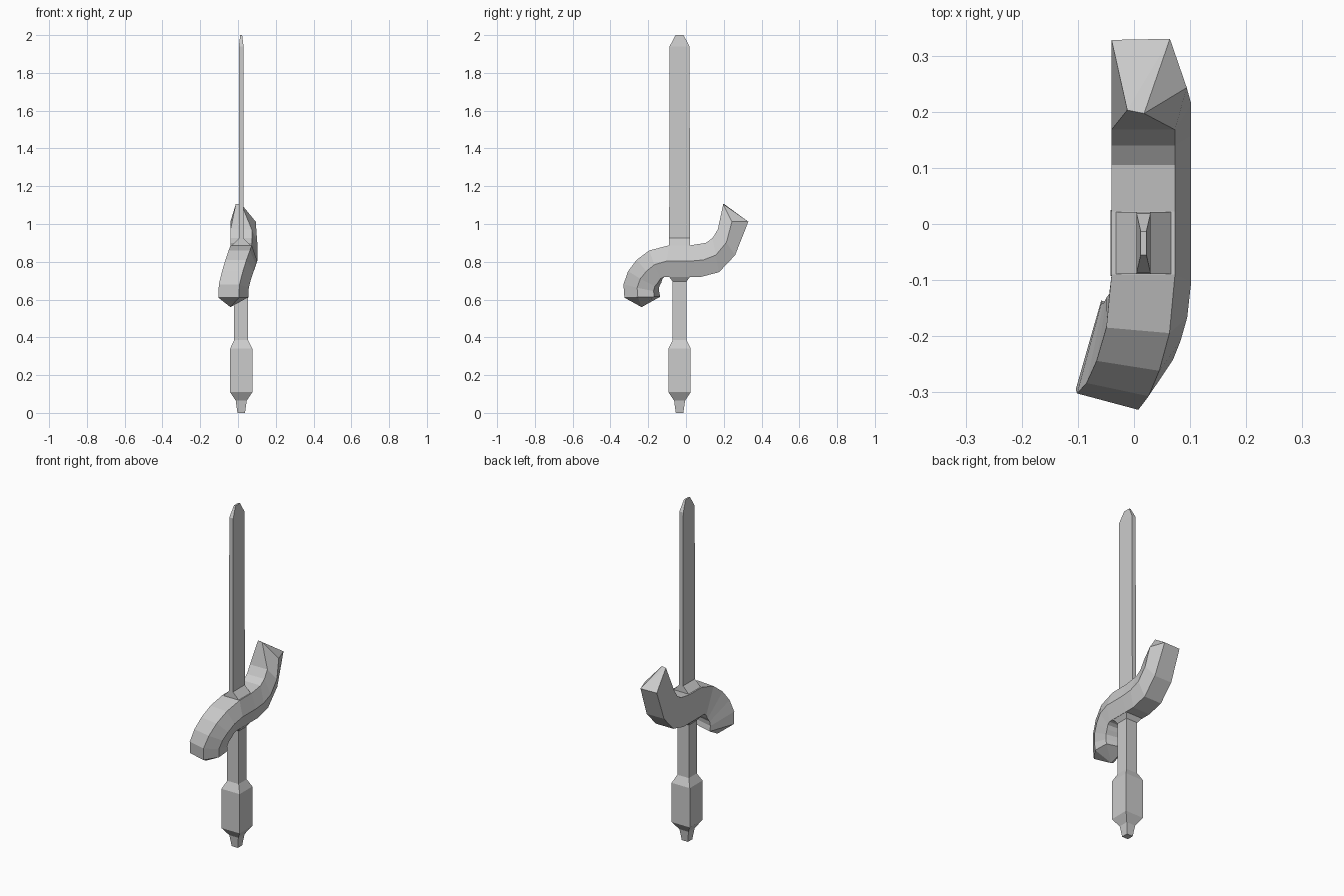
import bpy, bmesh
from math import radians, sin, cos

if "Cube" in bpy.data.objects:
    bpy.data.objects.remove(bpy.data.objects["Cube"])

CX, CY = 0.017, -0.034      # sword axis


def loft(name, rings, tip=None):
    """Skin a list of equal-length rings; optional point closes the first ring."""
    bm = bmesh.new()
    loops = [[bm.verts.new(p) for p in r] for r in rings]
    n = len(loops[0])
    for a, b in zip(loops, loops[1:]):
        for i in range(n):
            j = (i + 1) % n
            bm.faces.new((a[i], a[j], b[j], b[i]))
    if tip:
        t = bm.verts.new(tip)
        for i in range(n):
            bm.faces.new((loops[0][(i + 1) % n], loops[0][i], t))
    else:
        bm.faces.new(loops[0][::-1])
    end = bm.faces.new(loops[-1])
    bmesh.ops.triangulate(bm, faces=[end])
    bmesh.ops.recalc_face_normals(bm, faces=bm.faces)
    me = bpy.data.meshes.new(name)
    bm.to_mesh(me)
    bm.free()
    ob = bpy.data.objects.new(name, me)
    bpy.context.collection.objects.link(ob)
    return ob


def rect_loft(name, profile):
    """Stack rectangles given as (z, half width x, half depth y)."""
    return loft(name, [[(CX + sx * hx, CY + sy * hy, z)
                        for sx, sy in ((-1, -1), (1, -1), (1, 1), (-1, 1))]
                       for z, hx, hy in profile])


# grip with pommel and the flare below the guard
rect_loft("grip", [(z, h, h) for z, h in (
    (0, 0.02), (0.065, 0.029), (0.11, 0.059), (0.34, 0.059),
    (0.385, 0.037), (0.695, 0.037), (0.722, 0.056))])

# collar and blade with bevelled tip
rect_loft("blade", [(0.88, 0.056, 0.055), (0.925, 0.0125, 0.055),
                    (1.94, 0.0125, 0.053), (2.0, 0.005, 0.021)])

# S-shaped guard: upper (y, z), lower (y, z), yaw in degrees
path = [((-0.32, 0.61), (-0.155, 0.615), 16),
        ((-0.325, 0.68), (-0.16, 0.645), 15),
        ((-0.30, 0.75), (-0.155, 0.67), 12),
        ((-0.255, 0.81), (-0.14, 0.69), 9),
        ((-0.19, 0.86), (-0.13, 0.71), 5),
        ((-0.09, 0.887), (-0.115, 0.72), 0),
        ((0.022, 0.887), (0.02, 0.72), 0),
        ((0.105, 0.90), (0.08, 0.72), 0),
        ((0.14, 0.925), (0.175, 0.745), 0),
        ((0.168, 0.97), (0.26, 0.835), 0)]


def guard_ring(up, low, yaw):
    mid = ((up[0] + low[0]) / 2, (up[1] + low[1]) / 2)
    s, c = sin(radians(yaw)), cos(radians(yaw))
    pts = []
    for x, (y, z) in ((-0.04, up), (0.073, up), (0.102, mid), (0.073, low), (-0.04, low)):
        dx, dy = x - CX, y + 0.08
        pts.append((CX + dx * c + dy * s, -0.08 - dx * s + dy * c, z))
    return pts


rings = [guard_ring(*p) for p in path]
# raised end: inner edge pinched into a high point
rings.append([(-0.012, 0.203, 1.105), (0.018, 0.197, 1.105), (0.094, 0.243, 1.012),
              (0.064, 0.33, 1.012), (-0.04, 0.328, 1.012)])
loft("guard", rings, tip=(-0.04, -0.235, 0.56))
